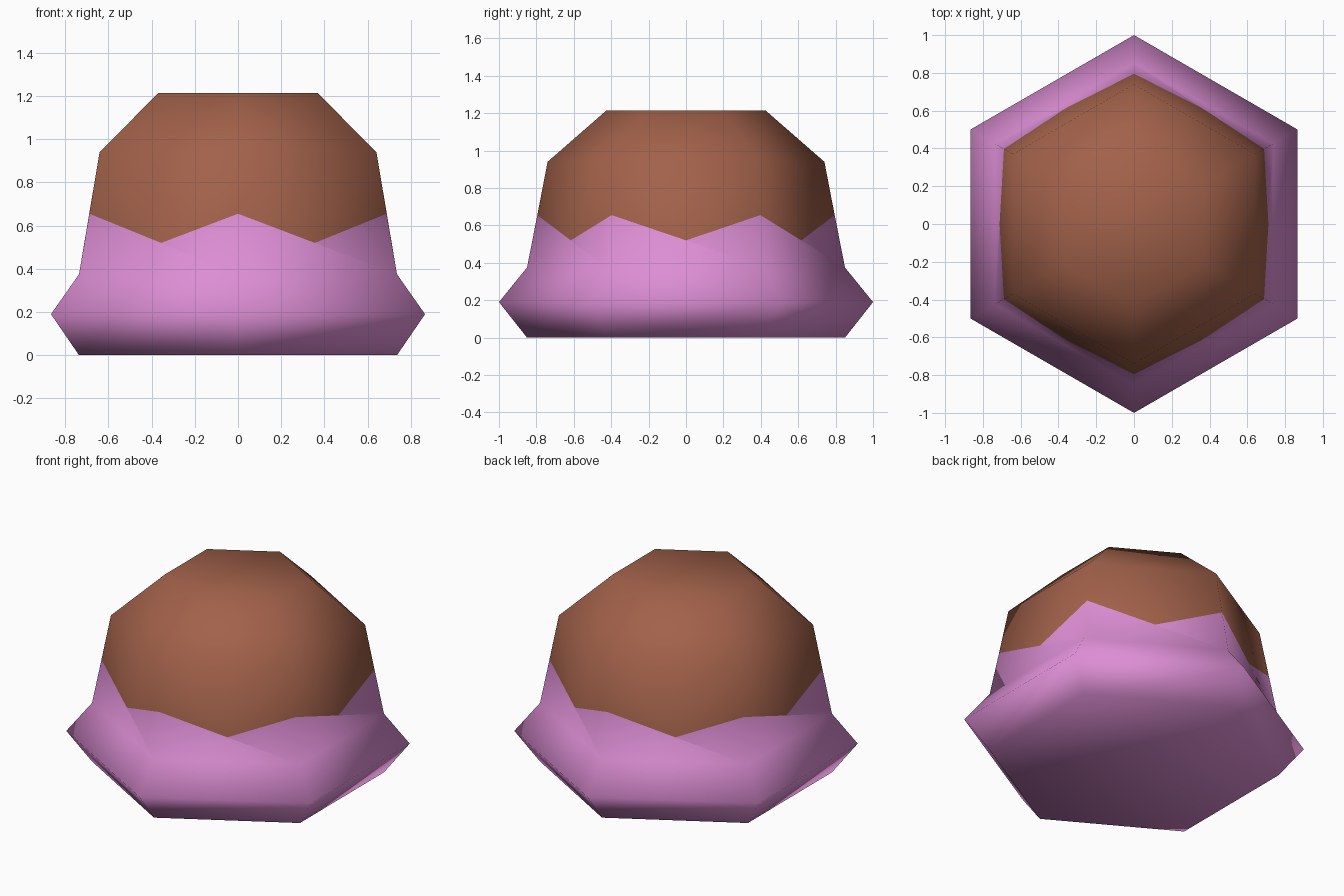
import bpy, bmesh, math

if "Cube" in bpy.data.objects:
    bpy.data.objects.remove(bpy.data.objects["Cube"])


def material(name, rgb):
    m = bpy.data.materials.new(name)
    m.diffuse_color = (*rgb, 1)
    m.use_nodes = True
    m.node_tree.nodes["Principled BSDF"].inputs["Base Color"].default_value = m.diffuse_color
    return m


bm = bmesh.new()


def ring(radius, z):
    """Hexagon with its corners on the y axis."""
    return [bm.verts.new((radius * math.cos(a), radius * math.sin(a), z))
            for a in (math.radians(30 + 60 * i) for i in range(6))]


# Hexagonal rings from the base to the flat top
foot, rim, waist, shoulder, crown = (
    ring(r, z) for r, z in
    [(0.85, 0.0), (1.0, 0.19), (0.85, 0.375), (0.74, 0.94), (0.425, 1.215)])

# Zigzag colour border: high at corners, low in the middle of each side
peaks = ring(0.795, 0.655)
apothem = (0.85 - 0.11 * (0.52 - 0.375) / 0.565) * math.cos(math.pi / 6)
dips = [bm.verts.new((apothem * math.cos(a), apothem * math.sin(a), 0.52))
        for a in (math.radians(60 + 60 * i) for i in range(6))]


def face(verts, mat):
    f = bm.faces.new(verts)
    f.material_index = mat
    f.smooth = True


PINK, BROWN = 0, 1
for i in range(6):
    j = (i + 1) % 6
    face((foot[i], foot[j], rim[j], rim[i]), PINK)
    face((rim[i], rim[j], waist[j], waist[i]), PINK)
    face((waist[i], waist[j], peaks[j], dips[i], peaks[i]), PINK)
    face((peaks[i], dips[i], peaks[j], shoulder[j], shoulder[i]), BROWN)
    face((shoulder[i], shoulder[j], crown[j], crown[i]), BROWN)
face(foot[::-1], PINK)
face(crown, BROWN)

bmesh.ops.recalc_face_normals(bm, faces=bm.faces)
mesh = bpy.data.meshes.new("domed_body")
bm.to_mesh(mesh)
bm.free()
mesh.materials.append(material("pink", (0.72, 0.27, 0.66)))
mesh.materials.append(material("brown", (0.36, 0.12, 0.068)))
bpy.context.collection.objects.link(bpy.data.objects.new("domed_body", mesh))
